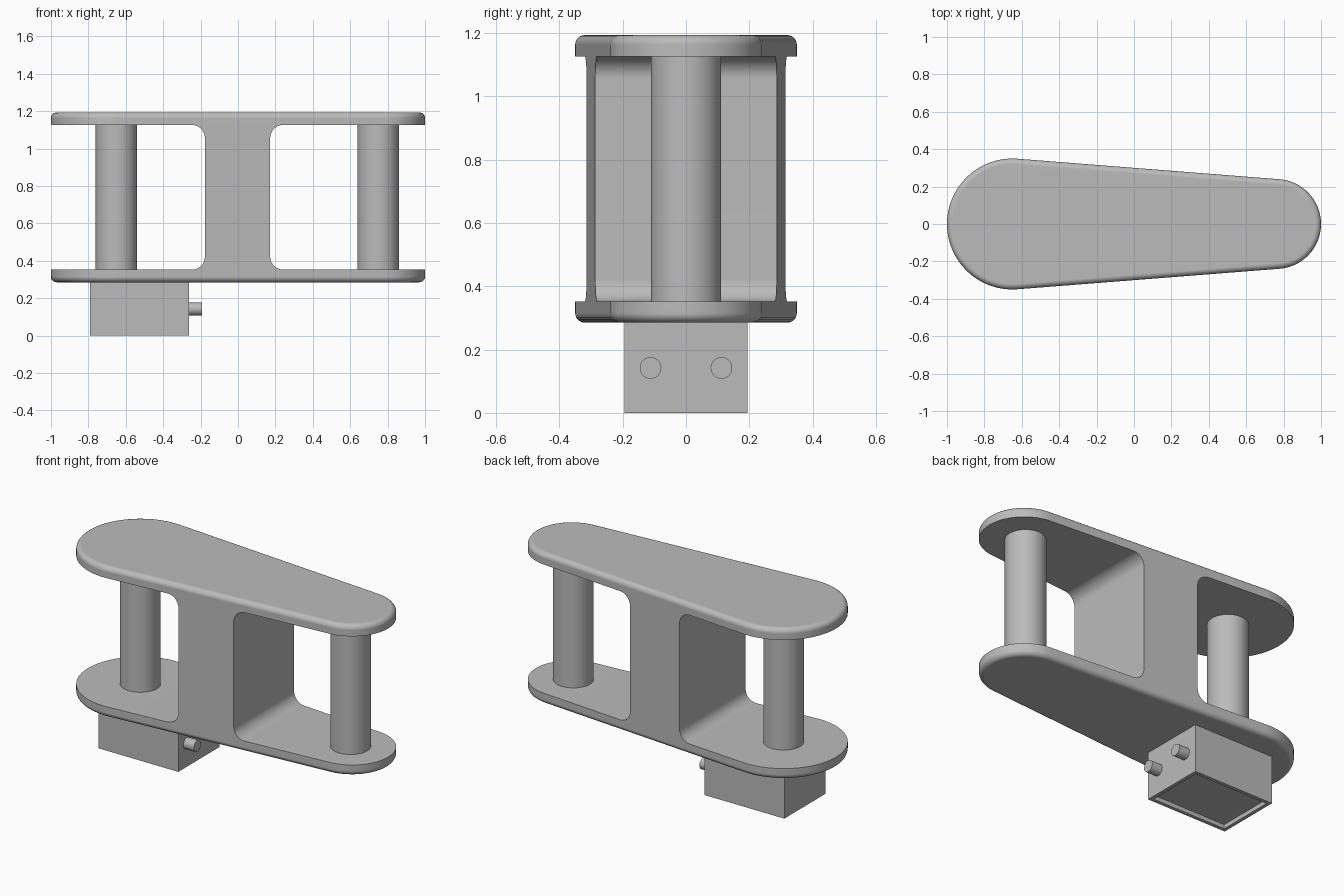
import bpy, bmesh
from math import pi, sin, cos, asin
from mathutils import Vector

if "Cube" in bpy.data.objects:
    bpy.data.objects.remove(bpy.data.objects["Cube"])

BOTTOM, TOP = 0.285, 1.193        # body height range
FLOOR, CEIL = 0.352, 1.126        # window height range
BIG, SMALL = (-0.65, 0.35), (0.76, 0.24)   # end arcs: centre x, radius

grey = bpy.data.materials.new("satin_grey")
grey.use_nodes = True
colour = (0.5, 0.5, 0.5, 1)
grey.diffuse_color = colour
grey.node_tree.nodes["Principled BSDF"].inputs["Base Color"].default_value = colour


def make(name, bm):
    bmesh.ops.recalc_face_normals(bm, faces=bm.faces)
    mesh = bpy.data.meshes.new(name)
    bm.to_mesh(mesh)
    bm.free()
    mesh.materials.append(grey)
    ob = bpy.data.objects.new(name, mesh)
    bpy.context.collection.objects.link(ob)
    return ob


def activate(ob):
    bpy.ops.object.select_all(action='DESELECT')
    ob.select_set(True)
    bpy.context.view_layer.objects.active = ob


def smooth(ob):
    activate(ob)
    bpy.ops.object.shade_smooth_by_angle(angle=pi / 6)
    ob.modifiers.new("even_shading", 'WEIGHTED_NORMAL').keep_sharp = True


def arc(cx, cy, r, start, end, steps):
    angles = [start + (end - start) * i / steps for i in range(steps + 1)]
    return [(cx + r * cos(a), cy + r * sin(a)) for a in angles]


def prism(points, offset):
    bm = bmesh.new()
    face = bm.faces.new([bm.verts.new(p) for p in points])
    out = bmesh.ops.extrude_face_region(bm, geom=[face])["geom"]
    verts = [v for v in out if isinstance(v, bmesh.types.BMVert)]
    bmesh.ops.translate(bm, verts=verts, vec=offset)
    return bm


def cylinder(name, start, end, r):
    bm = bmesh.new()
    a, b = Vector(start), Vector(end)
    bmesh.ops.create_cone(bm, cap_ends=True, segments=48, radius1=r, radius2=r,
                          depth=(b - a).length)
    turn = (b - a).to_track_quat('Z', 'Y')
    for v in bm.verts:
        v.co = turn @ v.co + (a + b) / 2
    smooth(make(name, bm))


# Tapered body with rounded rims
lean = pi / 2 - asin((BIG[1] - SMALL[1]) / (SMALL[0] - BIG[0]))
outline = arc(SMALL[0], 0, SMALL[1], -lean, lean, 40)
outline += arc(BIG[0], 0, BIG[1], lean, 2 * pi - lean, 48)
bm = prism([(x, y, BOTTOM) for x, y in outline], (0, 0, TOP - BOTTOM))
rims = [e for e in bm.edges if abs(e.verts[0].co.z - e.verts[1].co.z) < 0.001]
bmesh.ops.bevel(bm, geom=rims, offset=0.03, segments=6, profile=0.5, affect='EDGES')
body = make("body", bm)

# Windows with filleted inner corners leave a central web
R = 0.07
for side, inner in ((-1, 0.177), (1, 0.172)):
    profile = [(1.3, FLOOR)]
    profile += arc(inner + R, FLOOR + R, R, 1.5 * pi, pi, 8)
    profile += arc(inner + R, CEIL - R, R, pi, pi / 2, 8)
    profile.append((1.3, CEIL))
    cutter = make("window_cutter", prism([(side * x, -1, z) for x, z in profile], (0, 2, 0)))
    cutter.hide_render = True
    cut = body.modifiers.new("window", 'BOOLEAN')
    cut.operation, cut.solver, cut.object = 'DIFFERENCE', 'EXACT', cutter
    activate(body)
    bpy.ops.object.modifier_apply(modifier=cut.name)
    bpy.data.objects.remove(cutter)
smooth(body)

# Pillars between the plates
for name, x in (("right_pillar", BIG[0]), ("left_pillar", 0.75)):
    cylinder(name, (x, 0, FLOOR - 0.01), (x, 0, CEIL + 0.01), 0.111)

# Connector box with a recessed underside
bm = bmesh.new()
bmesh.ops.create_cube(bm, size=1)
for v in bm.verts:
    v.co = (-0.526 + v.co.x * 0.53, v.co.y * 0.39, (v.co.z + 0.5) * (BOTTOM + 0.005))
under = min(bm.faces, key=lambda f: f.calc_center_median().z)
bmesh.ops.inset_region(bm, faces=[under], thickness=0.03)
out = bmesh.ops.extrude_face_region(bm, geom=[under])["geom"]
bmesh.ops.delete(bm, geom=[under], context='FACES')
bmesh.ops.translate(bm, verts=[v for v in out if isinstance(v, bmesh.types.BMVert)],
                    vec=(0, 0, 0.025))
make("connector_box", bm)

# Pegs on the box
for name, y in (("front_peg", -0.112), ("back_peg", 0.112)):
    cylinder(name, (-0.28, y, 0.142), (-0.192, y, 0.142), 0.034)
